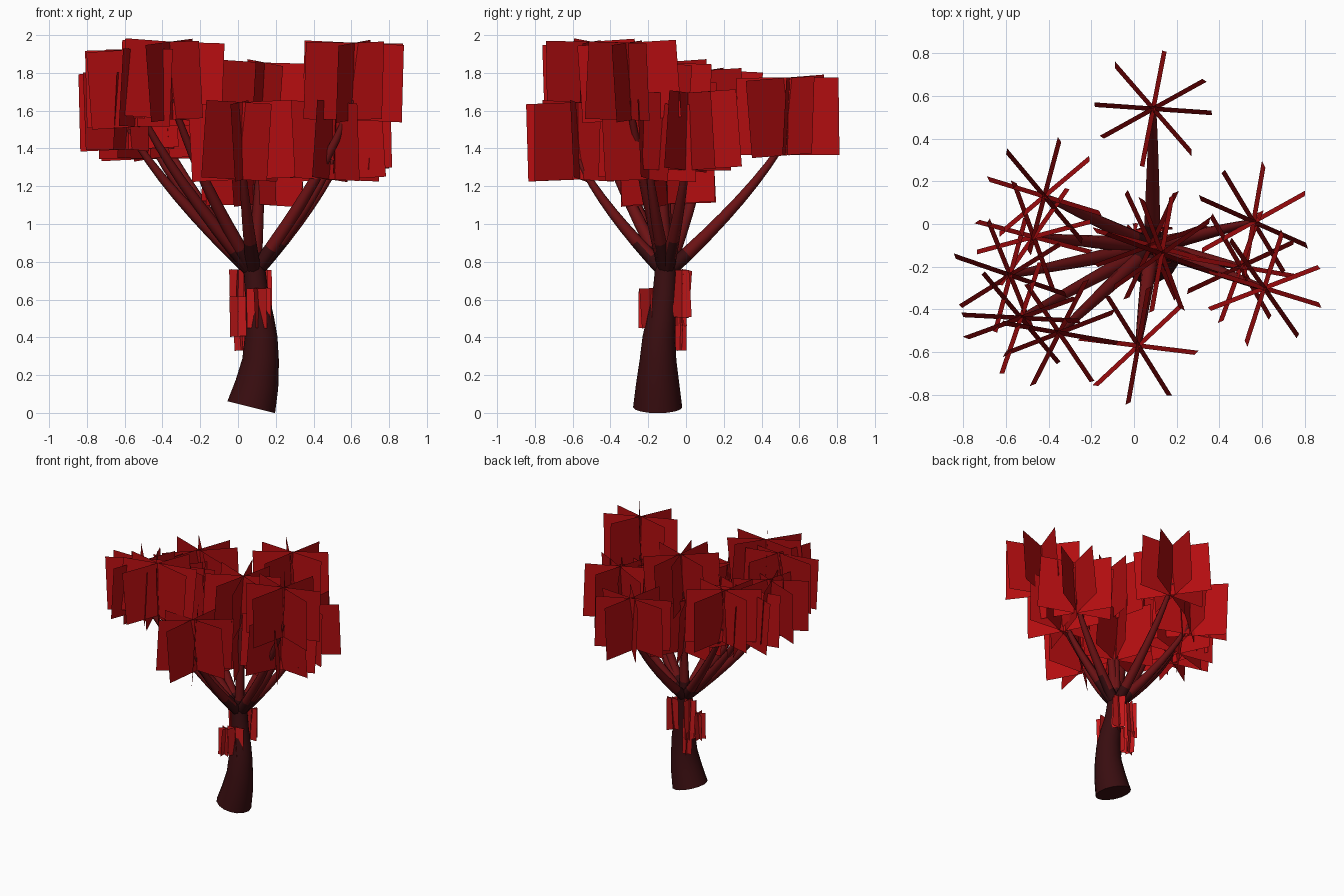
import bpy, bmesh, math, random
from mathutils import Vector, Matrix

if "Cube" in bpy.data.objects:
    bpy.data.objects.remove(bpy.data.objects["Cube"])

random.seed(4)


def material(name, rgb):
    m = bpy.data.materials.new(name)
    m.diffuse_color = (*rgb, 1)
    m.use_nodes = True
    m.node_tree.nodes["Principled BSDF"].inputs["Base Color"].default_value = m.diffuse_color
    return m


LEAF = material("leaf red", (0.45, 0.004, 0.005))
SHOOT = material("shoot red", (0.55, 0.009, 0.010))
BARK = material("dark bark", (0.04, 0.004, 0.005))
TWIG = material("branch red brown", (0.15, 0.006, 0.007))


def finish(bm, name, mats, smooth=False):
    me = bpy.data.meshes.new(name)
    bm.to_mesh(me)
    bm.free()
    for m in mats:
        me.materials.append(m)
    ob = bpy.data.objects.new(name, me)
    bpy.context.collection.objects.link(ob)
    if smooth:
        bpy.context.view_layer.objects.active = ob
        ob.select_set(True)
        bpy.ops.object.shade_smooth_by_angle(angle=math.radians(50))
        ob.select_set(False)
    return ob


def tube(name, pts, radii, sides, split=None):
    """Tapered tube along points; faces above the split height are lighter."""
    pts = [Vector(p) for p in pts]
    bm = bmesh.new()
    rings = []
    for i, (p, r) in enumerate(zip(pts, radii)):
        t = (pts[min(i + 1, len(pts) - 1)] - pts[max(i - 1, 0)]).normalized()
        u = Vector((0, 1, 0)).cross(t).normalized()
        v = t.cross(u)
        rings.append([bm.verts.new(p + r * (math.cos(a) * u + math.sin(a) * v))
                      for a in (2 * math.pi * k / sides for k in range(sides))])
    for a, b in zip(rings, rings[1:]):
        for k in range(sides):
            j = (k + 1) % sides
            f = bm.faces.new((a[k], a[j], b[j], b[k]))
            if split and f.calc_center_median().z > split:
                f.material_index = 1
    bm.faces.new(rings[0][::-1])
    cap = bm.faces.new(rings[-1])
    cap.material_index = 1 if split else 0
    return finish(bm, name, [BARK, TWIG], True)


def star(name, centre, angles, half, height, tilt, mat):
    """Crossed upright leaf cards sharing one centre."""
    bm = bmesh.new()
    for deg in angles:
        lean = math.radians(random.choice((-3, 3)))
        roll = math.radians(random.uniform(-tilt, tilt))
        mtx = (Matrix.Translation(centre) @ Matrix.Rotation(math.radians(deg), 4, 'Z')
               @ Matrix.Rotation(roll, 4, 'Y') @ Matrix.Rotation(lean, 4, 'X'))
        bm.faces.new([bm.verts.new(mtx @ Vector((x * half, 0, z * height / 2)))
                      for x, z in ((-1, -1), (1, -1), (1, 1), (-1, 1))])
    return finish(bm, name, [mat])


# Trunk
tube("trunk",
     [(0.07, -0.15, 0.03), (0.10, -0.15, 0.15), (0.12, -0.148, 0.28),
      (0.122, -0.143, 0.40), (0.115, -0.13, 0.50), (0.10, -0.115, 0.62), (0.085, -0.105, 0.78)],
     [0.13, 0.115, 0.097, 0.087, 0.076, 0.063, 0.057], 16)

# Crown: centre of each leaf cluster and its card angles
crown = [
    ((0.09, 0.54, 1.57), (29, 79, 131, 176)),
    ((0.02, -0.57, 1.44), (43, 80, 122, 173)),
    ((-0.42, 0.13, 1.61), (40, 75, 130, 163)),
    ((0.61, -0.30, 1.755), (21, 72, 125, 163)),
    ((0.56, 0.01, 1.49), (29, 80, 121, 156)),
    ((-0.58, -0.24, 1.60), (32, 75, 112, 161)),
    ((-0.53, -0.44, 1.72), (20, 71, 130, 177)),
    ((-0.35, -0.51, 1.76), (21, 63, 124, 170)),
    ((-0.47, -0.06, 1.55), (15, 55, 110, 165)),
    ((0.08, -0.10, 1.31), (20, 65, 115, 165)),
    ((0.13, -0.14, 1.65), (35, 80, 110, 160)),
    ((0.50, -0.20, 1.44), (25, 70, 120, 170)),
]
root = Vector((0.085, -0.105, 0.74))
for i, (c, angles) in enumerate(crown):
    tip = Vector(c)
    star(f"leaf_cluster_{i + 1}", tip, angles, 0.275, 0.41, 4, LEAF)
    # Branch bows gently outward, then rises into its cluster
    end = tip - Vector((0, 0, 0.10))
    mid = root.lerp(end, 0.6) + Vector(((tip.x - root.x) * 0.12, (tip.y - root.y) * 0.12, -0.02))
    steps = [k / 8 for k in range(9)]
    pts = [(1 - t) ** 2 * root + 2 * t * (1 - t) * mid + t * t * end for t in steps]
    tube(f"branch_{i + 1}", pts, [0.04 - 0.026 * t for t in steps], 8, 0.86)

# Small leafy shoots on the trunk
shoots = [
    ((0.00, -0.04, 0.61), (15, 75, 135), 0.045, 0.30),
    ((0.13, -0.02, 0.63), (0, 60, 120), 0.05, 0.25),
    ((0.11, -0.19, 0.555), (10, 70, 130), 0.065, 0.21),
    ((0.01, -0.03, 0.42), (20, 110), 0.035, 0.18),
    ((0.00, -0.16, 0.51), (30, 90, 150), 0.05, 0.21),
]
for i, (c, angles, half, height) in enumerate(shoots):
    star(f"trunk_shoot_{i + 1}", Vector(c), angles, half, height, 3, SHOOT)
